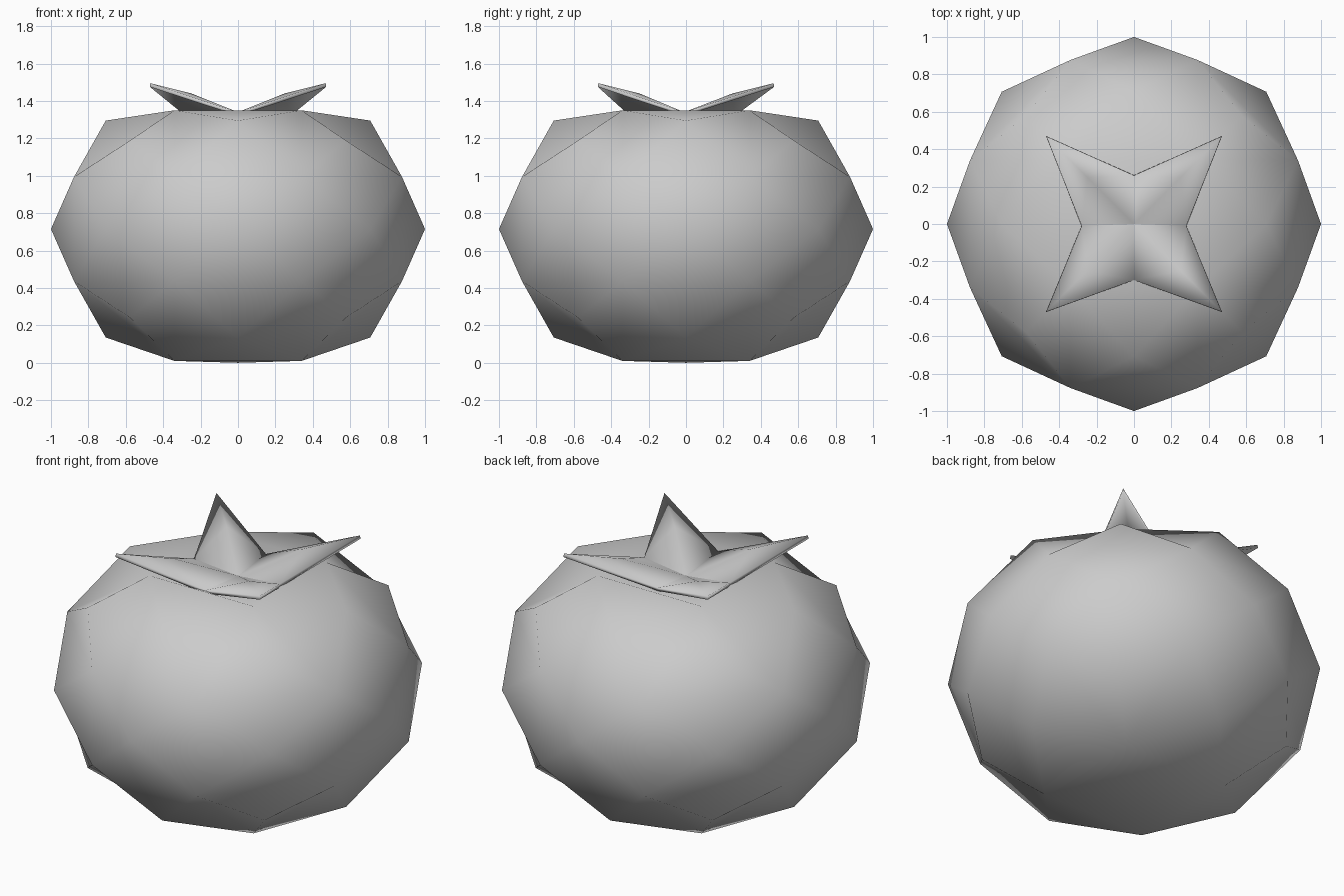
import bpy, bmesh
from mathutils import Vector
from itertools import product

if "Cube" in bpy.data.objects:
    bpy.data.objects.remove(bpy.data.objects["Cube"])


def finish(bm, name, angle):
    bmesh.ops.recalc_face_normals(bm, faces=bm.faces)
    mesh = bpy.data.meshes.new(name)
    bm.to_mesh(mesh)
    bm.free()
    ob = bpy.data.objects.new(name, mesh)
    bpy.context.collection.objects.link(ob)
    bpy.ops.object.select_all(action='DESELECT')
    ob.select_set(True)
    bpy.context.view_layer.objects.active = ob
    bpy.ops.object.shade_smooth_by_angle(angle=angle)
    return ob


# fruit body: 24-point faceted ball, every facet raised to the sphere
bm = bmesh.new()
for axis in range(3):
    for sx, sy, sz in product((-1, 1), repeat=3):
        p = [0.34 * sx, 0.34 * sy, 0.34 * sz]
        p[axis] *= 0.877 / 0.34
        bm.verts.new(p)
bmesh.ops.convex_hull(bm, input=bm.verts)
bmesh.ops.dissolve_limit(bm, angle_limit=0.05, verts=bm.verts, edges=bm.edges)
bmesh.ops.poke(bm, faces=bm.faces)
for v in bm.verts:
    v.co.normalize()
    z = v.co.z
    # squash height, flatten the base and sink the crown
    if z > 0.95:
        h = 1.22
    elif z > 0.8:
        h = 1.35
    elif z < -0.95:
        h = 0.0
    elif z < -0.8:
        h = 0.01
    else:
        h = 0.715 + 0.82 * z
    v.co.z = h
finish(bm, "fruit_body", 1.2)

# leafy crown: four pointed leaves around a low centre
bm = bmesh.new()
centre = bm.verts.new((0, 0, 1.30))
notches = [bm.verts.new(p) for p in
           ((0.28, -0.01, 1.33), (0, 0.26, 1.33), (-0.28, -0.01, 1.33), (0, -0.30, 1.33))]
for i, (sx, sy) in enumerate(((1, 1), (-1, 1), (-1, -1), (1, -1))):
    tip = bm.verts.new((0.47 * sx, 0.47 * sy, 1.485))
    ridge = bm.verts.new((0.25 * sx, 0.25 * sy, 1.43))
    for side in (notches[i], notches[(i + 1) % 4]):
        bm.faces.new((centre, side, ridge))
        bm.faces.new((ridge, side, tip))
crown = finish(bm, "leaf_crown", 0.6)
thick = crown.modifiers.new("thickness", 'SOLIDIFY')
thick.thickness = 0.02
thick.offset = 0
